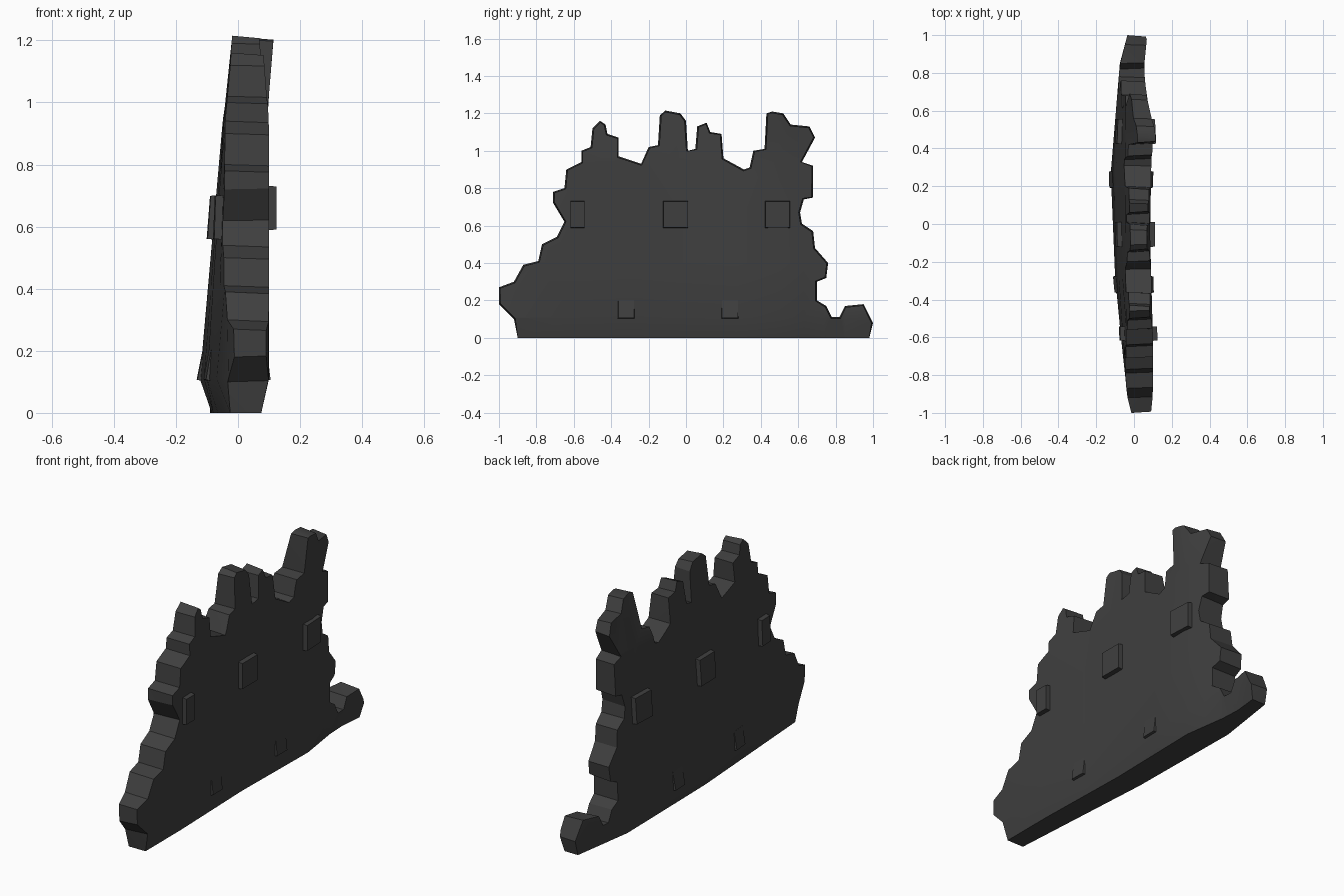
import bpy, bmesh, math
from mathutils import Vector

if "Cube" in bpy.data.objects:
    bpy.data.objects.remove(bpy.data.objects["Cube"])

stone = bpy.data.materials.new("dark_grey_stone")
stone.use_nodes = True
grey = (0.05, 0.05, 0.05, 1)
stone.diffuse_color = grey
stone.node_tree.nodes["Principled BSDF"].inputs["Base Color"].default_value = grey

# Broken silhouette of the wall, as (y, z)
outline = [
    (-.9, 0), (-.92, .1), (-1, .18), (-1, .27), (-.92, .3), (-.87, .39),
    (-.79, .41), (-.77, .5), (-.69, .54), (-.65, .62), (-.71, .72), (-.71, .78),
    (-.65, .8), (-.64, .9), (-.56, .94), (-.56, 1), (-.51, 1.02), (-.5, 1.12),
    (-.46, 1.16), (-.43, 1.14), (-.42, 1.09), (-.36, 1.07), (-.36, .97),
    (-.24, .93), (-.2, 1.02), (-.15, 1.03), (-.14, 1.19), (-.11, 1.215),
    (-.03, 1.2), (0, 1.16), (.01, 1), (.05, 1.01), (.06, 1.13), (.11, 1.15),
    (.13, 1.1), (.19, 1.09), (.2, .96), (.31, .9), (.34, .91), (.36, 1),
    (.42, 1.01), (.43, 1.2), (.46, 1.21), (.52, 1.2), (.56, 1.14), (.66, 1.13),
    (.69, 1.07), (.62, .94), (.68, .92), (.68, .75), (.63, .74), (.61, .67),
    (.62, .61), (.68, .57), (.69, .48), (.76, .4), (.75, .32), (.7, .3),
    (.7, .2), (.75, .17), (.78, .11), (.82, .11), (.85, .17), (.95, .18),
    (1, .08), (.98, 0)]


def lerp_table(table, t):
    """Piecewise linear lookup."""
    for (a, va), (b, vb) in zip(table, table[1:]):
        if t <= b:
            return va + (vb - va) * max(0, (t - a) / (b - a))
    return table[-1][1]


# Plan curves of both faces along y
BULGE = [(-1, -.025), (-.9, .005), (-.28, .065), (.27, .088), (.85, .04), (1, 0)]
FOOT_BULGE = [(-.9, -.01), (-.05, .045), (.63, .055), (1, 0)]
LEFT_PLAN = [(-1, .09), (-.9, .1), (-.6, .1), (-.05, .085), (.5, .095),
             (.74, .06), (.85, .055), (1, .07)]


def wall_x(side, y, z):
    """Surface position of the wall on the given side (+1 left, -1 right)."""
    foot = max(0, 1 - z / .11)
    top = max(0, z - .95)
    lean = .15 * top * min(1, max(0, (.8 - y) * 3)) if y > .33 else 0
    if side > 0:
        return lerp_table(LEFT_PLAN, y) - foot * .025 - top * .07 + lean
    height = min(1, max(0, (1.1 - z) / .99))
    bulge = lerp_table(BULGE, y) * height
    bulge += (lerp_table(FOOT_BULGE, y) - bulge) * foot
    return -.035 - bulge + top * .06 + lean


def inset(points, amount):
    """Pull each outline point towards the inside."""
    result = []
    for i, (y, z) in enumerate(points):
        before, after = Vector(points[i - 1]), Vector(points[(i + 1) % len(points)])
        d = (after - before).normalized()
        result.append((y + d.y * amount, max(0, z - d.x * amount) if z > 0 else 0))
    return result


def finish(name, bm, angle):
    bmesh.ops.recalc_face_normals(bm, faces=bm.faces)
    mesh = bpy.data.meshes.new(name)
    bm.to_mesh(mesh)
    bm.free()
    mesh.materials.append(stone)
    obj = bpy.data.objects.new(name, mesh)
    bpy.context.collection.objects.link(obj)
    bpy.ops.object.select_all(action="DESELECT")
    obj.select_set(True)
    bpy.context.view_layer.objects.active = obj
    bpy.ops.object.shade_smooth_by_angle(angle=math.radians(angle))


# Ruined wall: two outlines joined by a rim, then bowed
bm = bmesh.new()
right = [bm.verts.new((-1, y, z)) for y, z in outline]
left = [bm.verts.new((1, y, z)) for y, z in inset(outline, .008)]
bm.faces.new(right)
bm.faces.new(left[::-1])
for i in range(len(right)):
    bm.faces.new((right[i - 1], right[i], left[i], left[i - 1]))
cuts = [((0, y, 0), (0, 1, 0)) for y in (-.6, -.28, -.05, .27, .5, .63, .74, .85)]
cuts += [((0, 0, z), (0, 0, 1)) for z in (.11, .4, .7, .95)]
for point, normal in cuts:
    bmesh.ops.bisect_plane(bm, geom=bm.verts[:] + bm.edges[:] + bm.faces[:],
                           plane_co=point, plane_no=normal)
for v in bm.verts:
    v.co.x = wall_x(v.co.x, v.co.y, v.co.z)
bmesh.ops.triangulate(bm, faces=bm.faces)
finish("ruined_wall", bm, 25)


def stud(name, side, y, z, width, height, proud_top, proud_base, taper):
    """Tapered block standing out from one face of the wall."""
    bm = bmesh.new()
    bmesh.ops.create_cube(bm, size=1)
    for v in bm.verts:
        outer = v.co.x * side > 0
        proud = proud_top if v.co.z > 0 else proud_base
        shrink = taper if outer else 1
        v.co.y = y + v.co.y * width * shrink
        v.co.z = z + v.co.z * height * shrink
        v.co.x = wall_x(side, v.co.y, v.co.z) + side * (proud if outer else -.03)
    finish(name, bm, 20)


# Beam ends on both faces: square blocks above, small wedges below
for label, side, drop in (("left", 1, 0), ("right", -1, .03)):
    for place, y, width in (("front", -.58, .08), ("middle", -.055, .14), ("back", .49, .14)):
        stud(f"upper_{place}_stud_{label}", side, y, .66 - drop, width, .15, .024, .024, .92)
    for place, y in (("front", -.32), ("back", .235)):
        stud(f"lower_{place}_stud_{label}", side, y, .155, .105, .12, 0, .012, .8)
